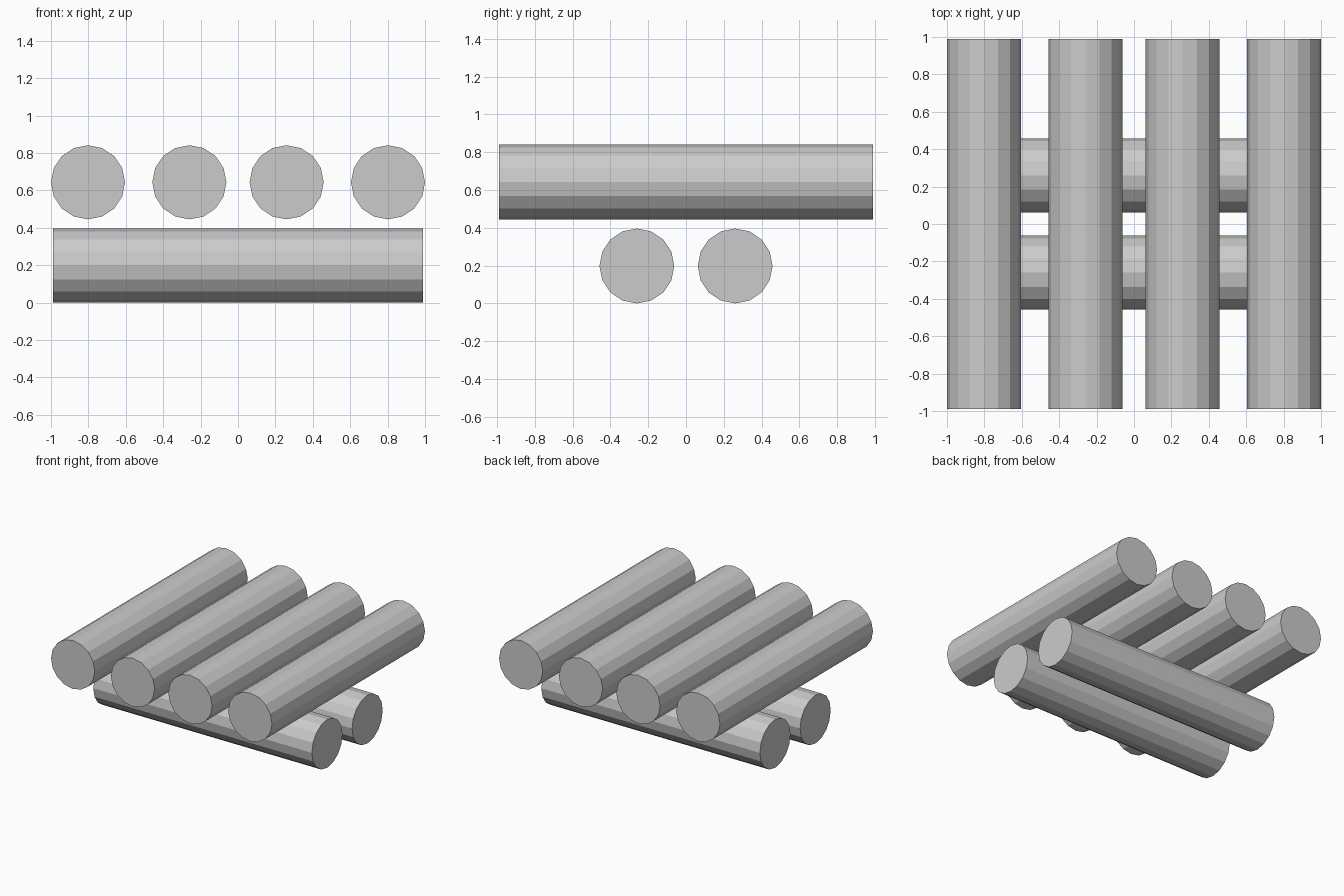
import bpy
from math import pi

if "Cube" in bpy.data.objects:
    bpy.data.objects.remove(bpy.data.objects["Cube"])

R = 0.198        # log radius
LENGTH = 1.978   # log length


def log(name, location, rotation):
    bpy.ops.mesh.primitive_cylinder_add(vertices=16, radius=R, depth=LENGTH,
                                        location=location, rotation=rotation)
    bpy.context.object.name = name


# Two bottom logs running left to right
for i, y in enumerate((-0.26, 0.26)):
    log(f"bottom_log_{i + 1}", (0, y, R), (0, pi / 2, 0))

# Four top logs running front to back
for i, x in enumerate((-0.802, -0.26, 0.26, 0.802)):
    log(f"top_log_{i + 1}", (x, 0, 0.643), (pi / 2, 0, 0))
